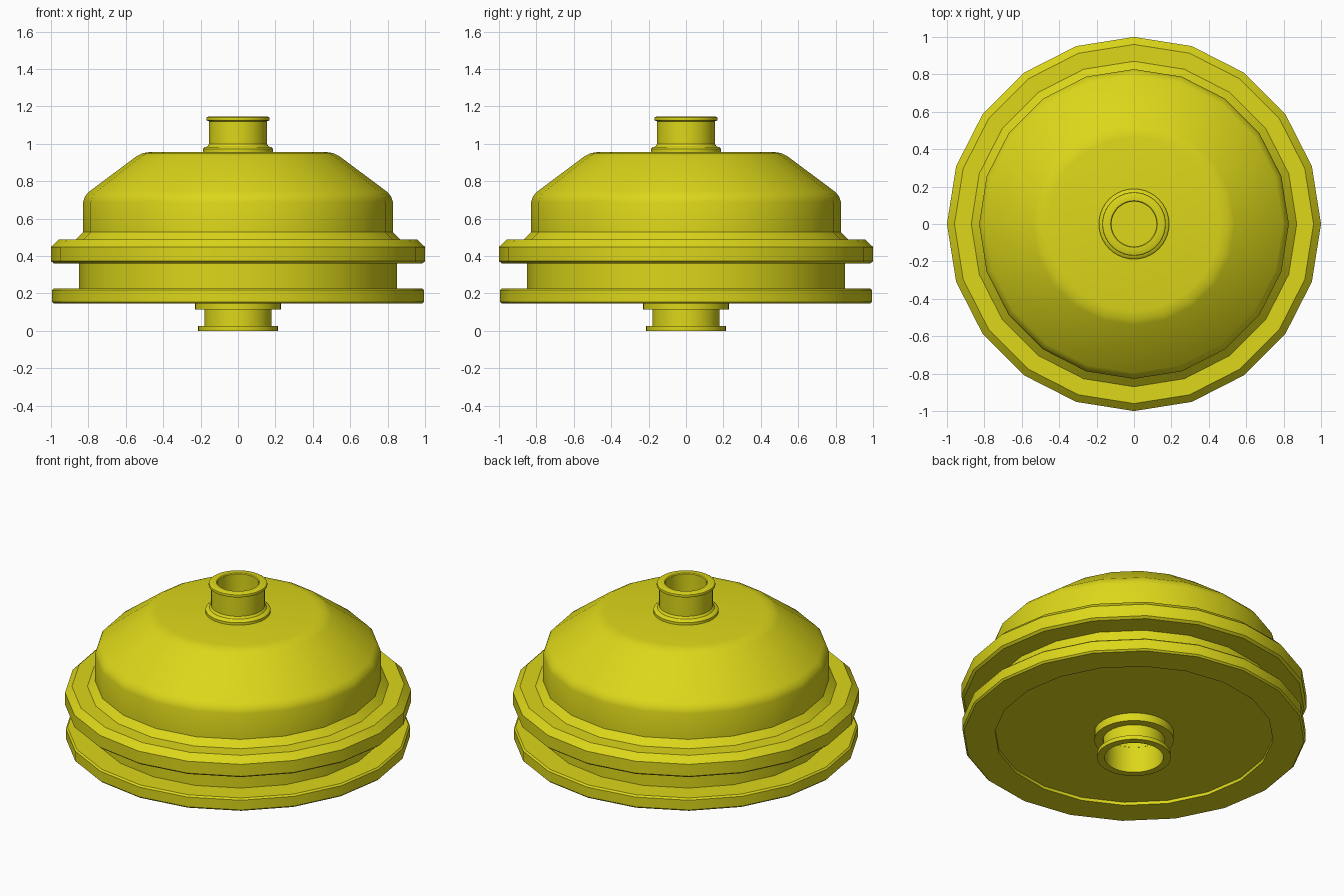
import bpy, bmesh
from math import cos, sin, pi, radians

if "Cube" in bpy.data.objects:
    bpy.data.objects.remove(bpy.data.objects["Cube"])

mat = bpy.data.materials.new("yellow_paint")
mat.diffuse_color = (0.72, 0.68, 0.01, 1)
mat.use_nodes = True
mat.node_tree.nodes["Principled BSDF"].inputs["Base Color"].default_value = mat.diffuse_color


def lathe(name, profile, sides, angle=30):
    """Spin an (r, z) profile round z; points with r = 0 become poles."""
    bm = bmesh.new()
    rings = []
    for r, z in profile:
        if r == 0:
            rings.append([bm.verts.new((0, 0, z))] * sides)
        else:
            rings.append([bm.verts.new((r * cos(2 * pi * i / sides),
                                        r * sin(2 * pi * i / sides), z))
                          for i in range(sides)])
    for a, b in zip(rings, rings[1:]):
        for i in range(sides):
            j = (i + 1) % sides
            quad = list(dict.fromkeys((a[i], a[j], b[j], b[i])))
            bm.faces.new(quad)
    bmesh.ops.recalc_face_normals(bm, faces=bm.faces)
    mesh = bpy.data.meshes.new(name)
    bm.to_mesh(mesh)
    bm.free()
    mesh.materials.append(mat)
    obj = bpy.data.objects.new(name, mesh)
    bpy.context.collection.objects.link(obj)
    bpy.ops.object.select_all(action='DESELECT')
    obj.select_set(True)
    bpy.context.view_layer.objects.active = obj
    bpy.ops.object.shade_smooth_by_angle(angle=radians(angle))
    return obj


# Main body: recessed base, two flanges, waist and shoulder
lathe("flanged_body", [
    (0.17, 0.165), (0.805, 0.165), (0.805, 0.145),
    (0.985, 0.145), (0.995, 0.155), (0.995, 0.217), (0.985, 0.227),
    (0.85, 0.227), (0.85, 0.36),
    (0.985, 0.36), (1.0, 0.372), (1.0, 0.448), (0.96, 0.487),
    (0.87, 0.487), (0.825, 0.53)], 20)

# Domed cover
lathe("dome", [
    (0.828, 0.525), (0.828, 0.69), (0.818, 0.72), (0.795, 0.745),
    (0.54, 0.935), (0.51, 0.95), (0.465, 0.957), (0, 0.957)], 20, 35)

# Upper spout with collar and lip, blind bore
lathe("top_spout", [
    (0.188, 0.95), (0.188, 0.973), (0.178, 0.982), (0.165, 0.985),
    (0.155, 0.998), (0.155, 1.12), (0.168, 1.125), (0.17, 1.132),
    (0.168, 1.141), (0.16, 1.145), (0.125, 1.145), (0.12, 1.14),
    (0.12, 0.96), (0, 0.96)], 40)

# Lower spout with collar and lip, blind bore
lathe("bottom_spout", [
    (0.23, 0.17), (0.23, 0.115), (0.18, 0.115), (0.18, 0.026),
    (0.213, 0.026), (0.213, 0), (0.17, 0), (0.17, 0.3), (0, 0.3)], 40)
